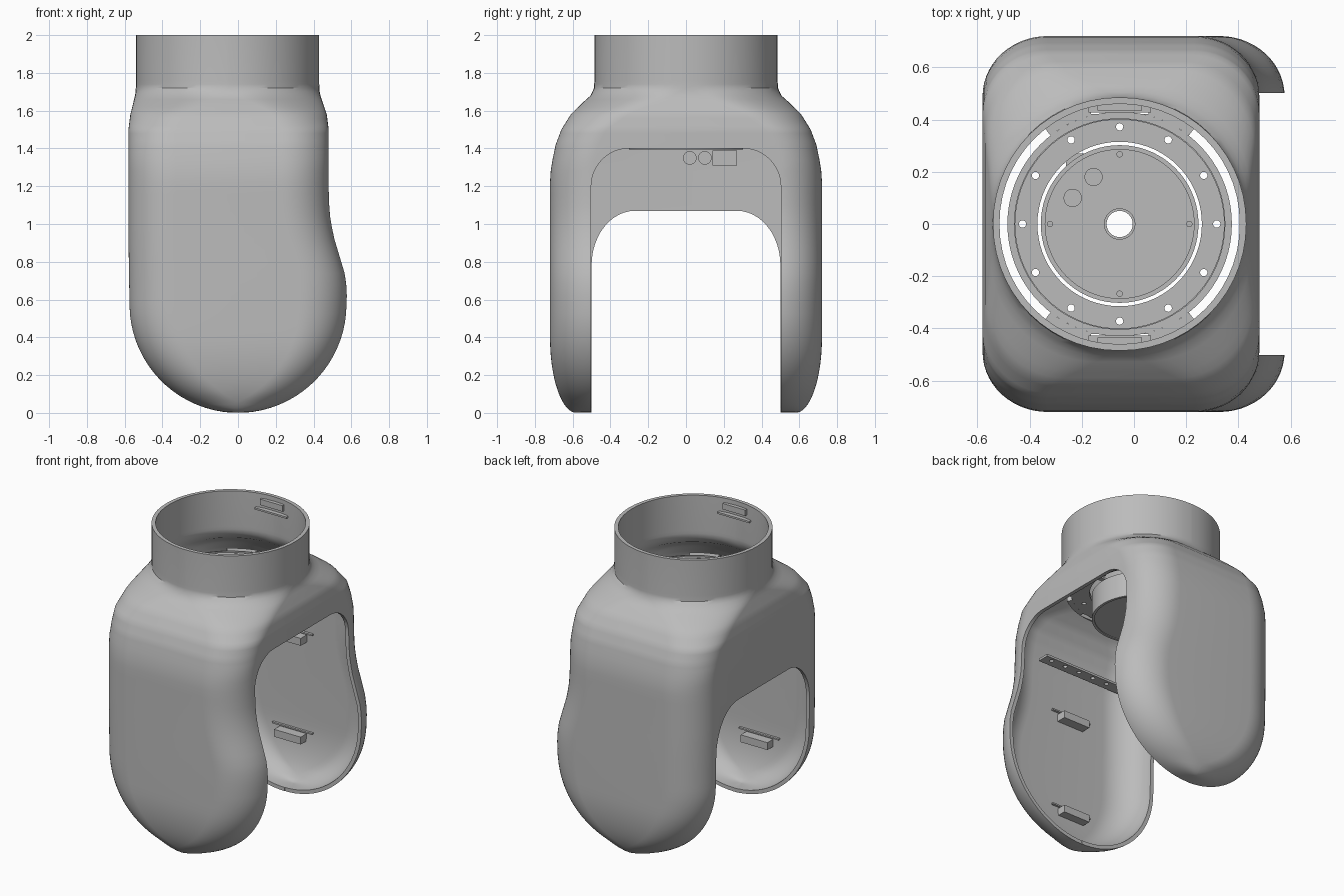
import bpy, bmesh, math
from mathutils import Matrix, Vector

cube = bpy.data.objects.get("Cube")
if cube:
    bpy.data.objects.remove(cube, do_unlink=True)

grey = bpy.data.materials.new("plain grey")
grey.use_nodes = True
COLOUR = (0.5, 0.5, 0.5, 1)
grey.diffuse_color = COLOUR
grey.node_tree.nodes["Principled BSDF"].inputs["Base Color"].default_value = COLOUR

AXIS = Vector((-0.055, 0, 0))   # centre line of the collar


def add_object(name, bm):
    bmesh.ops.recalc_face_normals(bm, faces=bm.faces)
    mesh = bpy.data.meshes.new(name)
    bm.to_mesh(mesh)
    bm.free()
    mesh.materials.append(grey)
    obj = bpy.data.objects.new(name, mesh)
    bpy.context.scene.collection.objects.link(obj)
    return obj


def bake(obj):
    bpy.context.view_layer.update()
    graph = bpy.context.evaluated_depsgraph_get()
    mesh = bpy.data.meshes.new_from_object(obj.evaluated_get(graph))
    obj.modifiers.clear()
    obj.data = mesh


def cut(obj, cutter):
    mod = obj.modifiers.new("cut", "BOOLEAN")
    mod.operation = "DIFFERENCE"
    mod.solver = "EXACT"
    mod.object = cutter
    cutter.hide_render = True
    bake(obj)
    bpy.data.objects.remove(cutter, do_unlink=True)


def smooth(obj):
    bpy.ops.object.select_all(action="DESELECT")
    obj.select_set(True)
    bpy.context.view_layer.objects.active = obj
    bpy.ops.object.shade_smooth_by_angle(angle=math.radians(35))


def box(name, centre, size):
    bm = bmesh.new()
    bmesh.ops.create_cube(bm, size=1)
    for v in bm.verts:
        v.co = Vector(centre) + v.co * Vector(size)
    return add_object(name, bm)


def cylinders(name, places, radius, depth, turn=None, segments=20):
    bm = bmesh.new()
    for place in places:
        matrix = Matrix.Translation(place) @ (turn or Matrix())
        bmesh.ops.create_cone(bm, cap_ends=True, segments=segments, radius1=radius,
                              radius2=radius, depth=depth, matrix=matrix)
    return add_object(name, bm)


def ring(name, inner, outer, low, high, start=0, sweep=360):
    """Square-edged ring, or a sector of one, round the collar axis."""
    bm = bmesh.new()
    full = sweep == 360
    steps = max(8, sweep // 5)
    loops = []
    for i in range(steps + (0 if full else 1)):
        a = math.radians(start + sweep * i / steps)
        d = Vector((math.cos(a), math.sin(a), 0))
        loops.append([bm.verts.new(AXIS + d * r + Vector((0, 0, z)))
                      for r, z in ((inner, low), (outer, low), (outer, high), (inner, high))])
    pairs = list(zip(loops, loops[1:])) + ([(loops[-1], loops[0])] if full else [])
    for a, b in pairs:
        for k in range(4):
            n = (k + 1) % 4
            bm.faces.new((a[k], a[n], b[n], b[k]))
    if not full:
        bm.faces.new(loops[0])
        bm.faces.new(loops[-1])
    return add_object(name, bm)


def around(radius, count, z, offset=0):
    return [AXIS + Vector((radius * math.cos(a), radius * math.sin(a), z))
            for a in (math.radians(offset + 360 * i / count) for i in range(count))]


def lookup(table, z):
    for (z0, v0), (z1, v1) in zip(table, table[1:]):
        if z <= z1:
            return v0 + (v1 - v0) * (z - z0) / (z1 - z0)
    return table[-1][1]


# Outer shell: height tables for its sides, depth and corner rounding
RIGHT = [(.575, .575), (.65, .578), (.74, .565), (.84, .535), (.94, .505), (1.06, .485),
         (1.2, .48), (1.5, .48), (1.58, .47), (1.64, .45), (1.69, .433), (1.74, .43), (2, .43)]
LEFT = [(.575, .575), (.9, .58), (1.5, .58), (1.58, .57), (1.64, .555), (1.69, .543),
        (1.74, .54), (2, .54)]
DEPTH = [(.4, .72), (1.22, .72), (1.3, .715), (1.42, .69), (1.5, .66), (1.58, .61),
         (1.64, .55), (1.68, .505), (1.72, .487), (1.76, .485), (2, .485)]
ROUND_X = [(0, .25), (1.5, .25), (1.6, .3), (1.67, .42), (1.72, .485), (2, .485)]
ROUND_Y = [(0, 0), (1, 0), (1.35, .22), (1.5, .24), (1.6, .32), (1.67, .42), (1.72, .485), (2, .485)]
BASE = .575     # radius of the round leg ends


def section(z):
    if z < BASE:
        left = right = math.sqrt(max(0, BASE ** 2 - (BASE - z) ** 2))
    else:
        left, right = lookup(LEFT, z), lookup(RIGHT, z)
    if z < .4:
        depth = .58 + .14 * math.sqrt(1 - (1 - z / .4) ** 2)
    else:
        depth = lookup(DEPTH, z)
    half, mid = (left + right) / 2, (right - left) / 2
    rx = min(lookup(ROUND_X, z), half * .99)
    ry = min(max(depth - .49, lookup(ROUND_Y, z)), depth * .99)
    points = []
    for quarter, (sx, sy) in enumerate(((1, 1), (-1, 1), (-1, -1), (1, -1))):
        for i in range(15):
            a = math.pi / 2 * (quarter + i / 14)
            points.append((mid + sx * (half - rx) + rx * math.cos(a),
                           sy * (depth - ry) + ry * math.sin(a), z))
    return points


levels = [BASE * (1 - math.cos(math.radians(3 + 87 * i / 18))) for i in range(19)]
levels += [.62 + .06 * i for i in range(13)]
levels += [1.38 + .02 * i for i in range(20)] + [2]
bm = bmesh.new()
loops = [[bm.verts.new(p) for p in section(z)] for z in levels]
for a, b in zip(loops, loops[1:]):
    for k in range(len(a)):
        n = (k + 1) % len(a)
        bm.faces.new((a[k], a[n], b[n], b[k]))
bm.faces.new(loops[0][::-1])
shell = add_object("fork_shell", bm)
wall = shell.modifiers.new("wall", "SOLIDIFY")
wall.thickness = .025
wall.offset = -1
bake(shell)


def arch(half, top, ry, rz, x0, x1):
    bm = bmesh.new()
    side = [(half - ry + ry * math.cos(a), top - rz + rz * math.sin(a))
            for a in (math.pi / 2 * i / 12 for i in range(13))]
    outline = [(half, -1)] + side + [(-y, z) for y, z in side[::-1]] + [(-half, -1)]
    face = bm.faces.new([bm.verts.new((x0, y, z)) for y, z in outline])
    moved = bmesh.ops.extrude_face_region(bm, geom=[face])["geom"]
    bmesh.ops.translate(bm, vec=(x1 - x0, 0, 0),
                        verts=[g for g in moved if isinstance(g, bmesh.types.BMVert)])
    return add_object("arch_cutter", bm)


# Low arch through the whole fork, taller opening on one side
cut(shell, arch(.5, 1.07, .23, .29, -1, 1))
cut(shell, arch(.502, 1.4, .2, .2, 0, 1))
smooth(shell)

# Mounting plate with bolt holes and four round studs
plate = ring("mounting_plate", .315, .43, 1.58, 1.61)
cut(plate, cylinders("hole_cutter", around(.372, 12, 1.6), .014, .2))
smooth(plate)
for name, start in (("back_plate_tab", 52), ("front_plate_tab", 232)):
    tab = ring(name, .43, .464, 1.58, 1.61, start, 76)
    cut(tab, box("slot_cutter", (AXIS.x, .437 if start < 180 else -.437, 1.6), (.22, .03, .2)))
    smooth(tab)
smooth(cylinders("plate_studs", around(.372, 4, 1.607, 45), .03, .012))
smooth(ring("plate_step", .40, .405, 1.605, 1.62))

# Central hub cup with a bore and small bolt heads
smooth(ring("hub_floor", .055, .29, 1.4, 1.425))
smooth(ring("hub_wall", .285, .302, 1.395, 1.56))
smooth(ring("hub_bore_lip", .05, .06, 1.395, 1.435))
smooth(cylinders("hub_bolts", around(.267, 4, 1.428), .012, .012))
smooth(cylinders("hub_plugs", [(-.235, .1, 1.428), (-.155, .18, 1.428)], .035, .014))

# Connector block hanging under the hub
box("connector_block", (-.2, .205, 1.35), (.12, .13, .08))
smooth(cylinders("connector_pins", [(-.2, .02, 1.35), (-.2, .1, 1.35)], .036, .12,
                 Matrix.Rotation(math.pi / 2, 4, "Y")))

# Perforated rail inside the front leg
rail = box("front_rail", (-.12, -.62, 1.3), (.66, .08, .015))
cut(rail, cylinders("rail_hole_cutter", [(-.4 + .11 * i, -.61, 1.3) for i in range(6)], .014, .1))

# Snap clips inside the legs and the collar
for side, word in ((1, "back"), (-1, "front")):
    for z, level in ((.3, "lower"), (.97, "upper")):
        box(f"{word}_{level}_clip", (-.07, side * .665, z), (.2, .07, .05))
        box(f"{word}_{level}_clip_rib", (-.07, side * .688, z + .04), (.3, .02, .01))
    box(f"{word}_collar_clip", (AXIS.x, side * .448, 1.95), (.17, .025, .04))
    box(f"{word}_collar_ledge", (AXIS.x, side * .442, 1.9), (.24, .03, .012))
